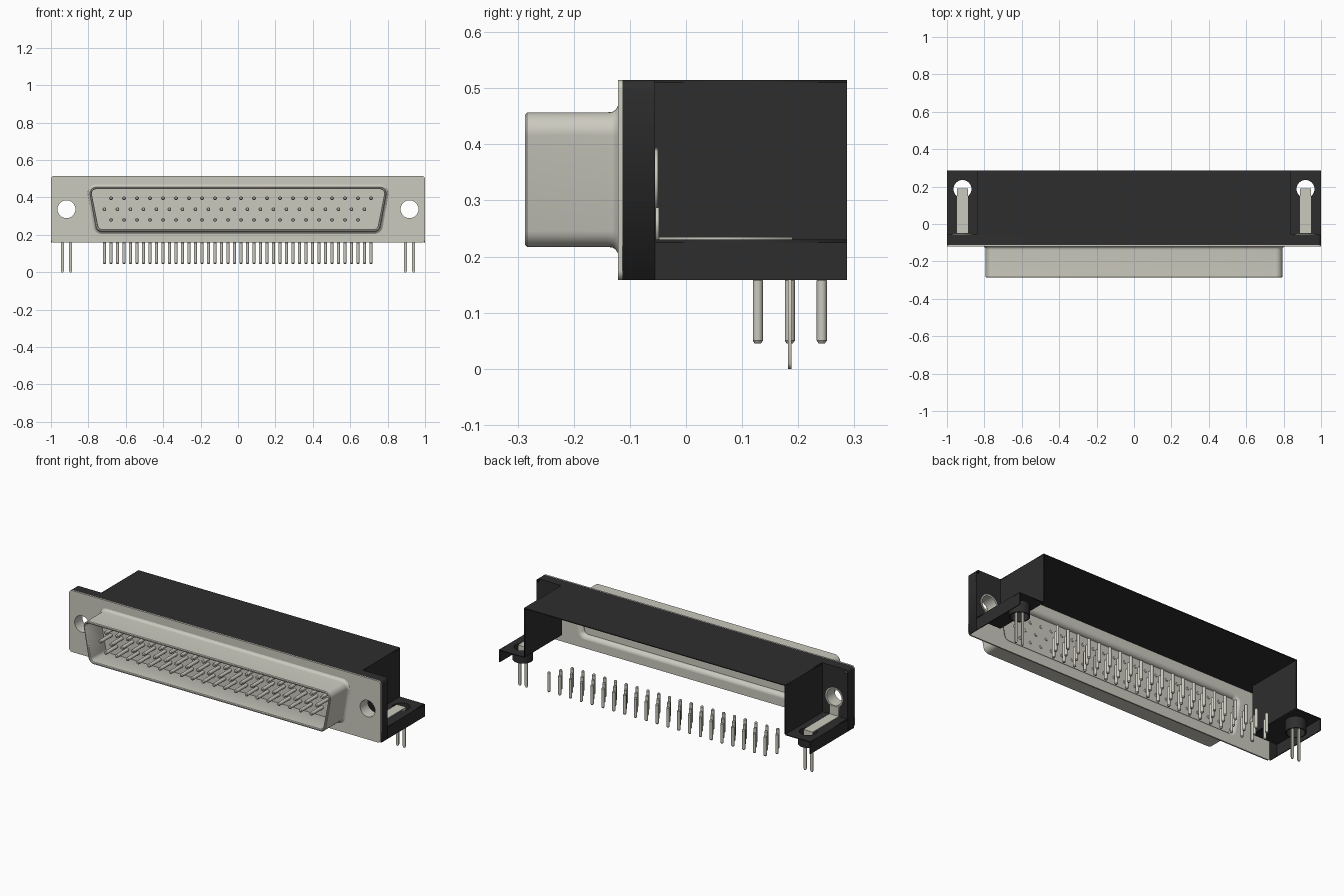
import bpy, bmesh, math
from mathutils import Matrix, Vector

cube = bpy.data.objects.get("Cube")
if cube:
    bpy.data.objects.remove(cube, do_unlink=True)


def material(name, rgb):
    m = bpy.data.materials.new(name)
    m.use_nodes = True
    m.diffuse_color = (*rgb, 1)
    b = m.node_tree.nodes["Principled BSDF"]
    b.inputs["Base Color"].default_value = (*rgb, 1)
    b.inputs["Roughness"].default_value = 0.6
    return m


BLACK = material("black plastic", (0.027, 0.027, 0.027))
METAL = material("warm grey metal", (0.60, 0.59, 0.52))

# Drawing planes: 2D (a, b) placed along (x, z), (x, y) or (y, z)
PLANES = {
    "y": Matrix(((1, 0, 0, 0), (0, 0, -1, 0), (0, 1, 0, 0), (0, 0, 0, 1))),
    "z": Matrix.Identity(4),
    "x": Matrix(((0, 0, 1, 0), (1, 0, 0, 0), (0, 1, 0, 0), (0, 0, 0, 1))),
}
AXIS = {"x": Vector((1, 0, 0)), "y": Vector((0, 1, 0)), "z": Vector((0, 0, 1))}


def finish(name, bm, mat, smooth=False):
    bmesh.ops.remove_doubles(bm, verts=bm.verts, dist=1e-5)
    bmesh.ops.recalc_face_normals(bm, faces=bm.faces)
    me = bpy.data.meshes.new(name)
    bm.to_mesh(me)
    bm.free()
    me.materials.append(mat)
    ob = bpy.data.objects.new(name, me)
    bpy.context.collection.objects.link(ob)
    if smooth:
        bpy.ops.object.select_all(action='DESELECT')
        ob.select_set(True)
        bpy.context.view_layer.objects.active = ob
        bpy.ops.object.shade_smooth_by_angle(angle=math.radians(40))
    return ob


def sheet(name, mat, normal, lo, hi, *loops, smooth=False):
    """Extrude a filled outline (later loops are holes) from lo to hi."""
    cu = bpy.data.curves.new(name, 'CURVE')
    cu.dimensions, cu.fill_mode = '2D', 'BOTH'
    cu.extrude = (hi - lo) / 2
    for pts in loops:
        sp = cu.splines.new('POLY')
        sp.points.add(len(pts) - 1)
        for p, (a, b) in zip(sp.points, pts):
            p.co = (a, b, 0, 1)
        sp.use_cyclic_u = True
    tmp = bpy.data.objects.new(name + "_outline", cu)
    bpy.context.collection.objects.link(tmp)
    bpy.context.view_layer.update()
    me = bpy.data.meshes.new_from_object(tmp.evaluated_get(bpy.context.evaluated_depsgraph_get()))
    bm = bmesh.new()
    bm.from_mesh(me)
    bpy.data.objects.remove(tmp, do_unlink=True)
    bpy.data.curves.remove(cu)
    bpy.data.meshes.remove(me)
    bm.transform(Matrix.Translation(AXIS[normal] * (lo + hi) / 2) @ PLANES[normal])
    return finish(name, bm, mat, smooth)


def rect(a0, a1, b0, b1):
    return [(a0, b0), (a1, b0), (a1, b1), (a0, b1)]


def circle(a, b, r, n=28):
    return [(a + r * math.cos(2 * math.pi * i / n), b + r * math.sin(2 * math.pi * i / n)) for i in range(n)]


def rounded(corners, r, n=6):
    """Round each corner of a convex outline with a curved fillet."""
    out = []
    for i, c in enumerate(corners):
        c = Vector(c)
        u = (Vector(corners[i - 1]) - c).normalized()
        v = (Vector(corners[(i + 1) % len(corners)]) - c).normalized()
        half = u.angle(v) / 2
        centre = c + (u + v).normalized() * r / math.sin(half)
        p, q = c + u * r / math.tan(half) - centre, c + v * r / math.tan(half) - centre
        for k in range(n + 1):
            d = p.lerp(q, k / n).normalized() * r
            out.append(tuple(centre + d))
    return out


def d_outline(off):
    t, b = 0.80 + off, 0.757 + off
    return rounded([(-b, 0.217 - off), (b, 0.217 - off), (t, 0.457 + off), (-t, 0.457 + off)], 0.035 + off)


EAR_X, HOLE_Z, HOLE_R, T = 0.917, 0.337, 0.048, 0.005

# Metal front flange with the shell opening and two screw holes
sheet("front_flange", METAL, "y", -0.121, -0.113,
      rounded(rect(-1, 1, 0.158, 0.515), 0.018), d_outline(0.012),
      circle(EAR_X, HOLE_Z, HOLE_R), circle(-EAR_X, HOLE_Z, HOLE_R))

# D-shaped shell: lofted sheet metal with a flared root and rolled front lip
bm = bmesh.new()
rings = []
for y, off in [(-0.113, 0.012), (-0.121, 0.012), (-0.125, 0.005), (-0.131, 0.001), (-0.139, 0),
               (-0.283, 0), (-0.287, -0.004), (-0.287, -0.009), (-0.283, -0.013),
               (-0.133, -0.013), (-0.121, -0.007), (-0.113, 0.006)]:
    rings.append([bm.verts.new((x, y, z)) for x, z in d_outline(off)])
for r0, r1 in zip(rings, rings[1:] + rings[:1]):
    for i in range(len(r0)):
        j = (i + 1) % len(r0)
        bm.faces.new((r0[i], r0[j], r1[j], r1[i]))
finish("connector_shell", bm, METAL, True)
sheet("pin_plate", METAL, "y", -0.145, -0.138, d_outline(-0.011))


# Contact pins and solder legs, in three staggered rows
def rods(name, axis, r, items):
    bm = bmesh.new()
    for a, b in items:
        a, b = Vector(a), Vector(b)
        rot = Matrix.Rotation(math.pi / 2, 4, 'X') if axis == "y" else Matrix.Identity(4)
        length = (b - a).length
        tip = 0.005
        for mid, r1, r2, h in ((0, r, r, length - 2 * tip),
                               (length / 2 - tip / 2, r, r * 0.6, tip),
                               (-length / 2 + tip / 2, r * 0.6, r, tip)):
            bmesh.ops.create_cone(bm, cap_ends=abs(mid) > 0, segments=10, radius1=r1, radius2=r2, depth=h,
                                  matrix=Matrix.Translation((a + b) / 2) @ rot @ Matrix.Translation((0, 0, mid)))
    finish(name, bm, METAL, True)


STEP = 0.0695
ROWS = [(-0.679, 21, 0.396, 0.242), (-0.714, 21, 0.337, 0.185), (-0.679, 20, 0.280, 0.128)]
pins, legs = [], []
for x0, count, z, y in ROWS:
    for k in range(count):
        x = x0 + STEP * k
        pins.append(((x, -0.25, z), (x, -0.134, z)))
        legs.append(((x, y, 0.045), (x, y, 0.162)))
rods("contact_pins", "y", 0.010, pins)
rods("solder_legs", "z", 0.009, legs)

# Black housing: front band around the top and ends, open underneath
outer = rounded(rect(-1, 1, 0.0, 0.515), 0.018)[14:]
inner = rounded(rect(-1 + T, 1 - T, 0.0, 0.515 - T), 0.014)[14:]
band = [(1, 0.158)] + outer + [(-1, 0.158), (-1 + T, 0.158)] + inner[::-1] + [(1 - T, 0.158)]
sheet("housing_band", BLACK, "y", -0.113, -0.055, band)
sheet("housing_roof", BLACK, "z", 0.515 - T, 0.515, rect(-0.84, 0.84, -0.056, 0.287))

for s, side in ((1, "left"), (-1, "right")):
    cx = s * EAR_X
    x0, x1 = sorted((s * 0.84, s * 1.0))
    wall = sorted((s * 0.84, s * (0.84 - T)))
    end = sorted((s * 1.0, s * (1 - T)))

    # Housing side wall, ear back, mounting foot and foot skirt
    sheet(side + "_side_wall", BLACK, "x", *wall, rect(-0.056, 0.287, 0.23, 0.515))
    sheet(side + "_ear_back", BLACK, "y", -0.055 - T, -0.055,
          rect(x0, x1, 0.228, 0.495), circle(cx, HOLE_Z, HOLE_R + 0.004))
    u0, u1 = sorted((s * 0.84, s * 0.982))
    sheet(side + "_ear_back_top", BLACK, "y", -0.055 - T, -0.055, rect(u0, u1, 0.495, 0.513))
    sheet(side + "_foot", BLACK, "z", 0.23 - T, 0.23,
          rect(x0, x1, -0.056, 0.287), circle(cx, 0.187, HOLE_R))
    sheet(side + "_foot_skirt", BLACK, "x", *end, rect(-0.056, 0.287, 0.158, 0.23))
    sheet(side + "_foot_hole_sleeve", BLACK, "z", 0.158, 0.23 - T,
          circle(cx, 0.187, HOLE_R + 0.006), circle(cx, 0.187, HOLE_R), smooth=True)

    # Metal rivet through the ear, with the bent grounding strap and board fork
    sheet(side + "_rivet_tube", METAL, "y", -0.120, -0.05,
          circle(cx, HOLE_Z, HOLE_R + 0.004), circle(cx, HOLE_Z, HOLE_R), smooth=True)
    sheet(side + "_rivet_lip", METAL, "y", -0.055, -0.05,
          circle(cx, HOLE_Z, 0.056), circle(cx, HOLE_Z, HOLE_R))
    sheet(side + "_strap_upright", METAL, "y", -0.0545, -0.048, rect(cx - 0.03, cx + 0.03, 0.23, 0.287))
    sheet(side + "_strap", METAL, "z", 0.2305, 0.235, rect(cx - 0.03, cx + 0.03, -0.05, 0.19))
    sheet(side + "_fork_bridge", METAL, "y", 0.183, 0.19, rect(cx - 0.03, cx + 0.03, 0.20, 0.234))
    for n, dx in enumerate((-0.0215, 0.0215)):
        a = cx + dx
        sheet(f"{side}_fork_prong_{n + 1}", METAL, "y", 0.182, 0.188,
              [(a - 0.009, 0.201), (a - 0.009, 0.010), (a - 0.004, 0), (a + 0.004, 0),
               (a + 0.009, 0.010), (a + 0.009, 0.201)])
